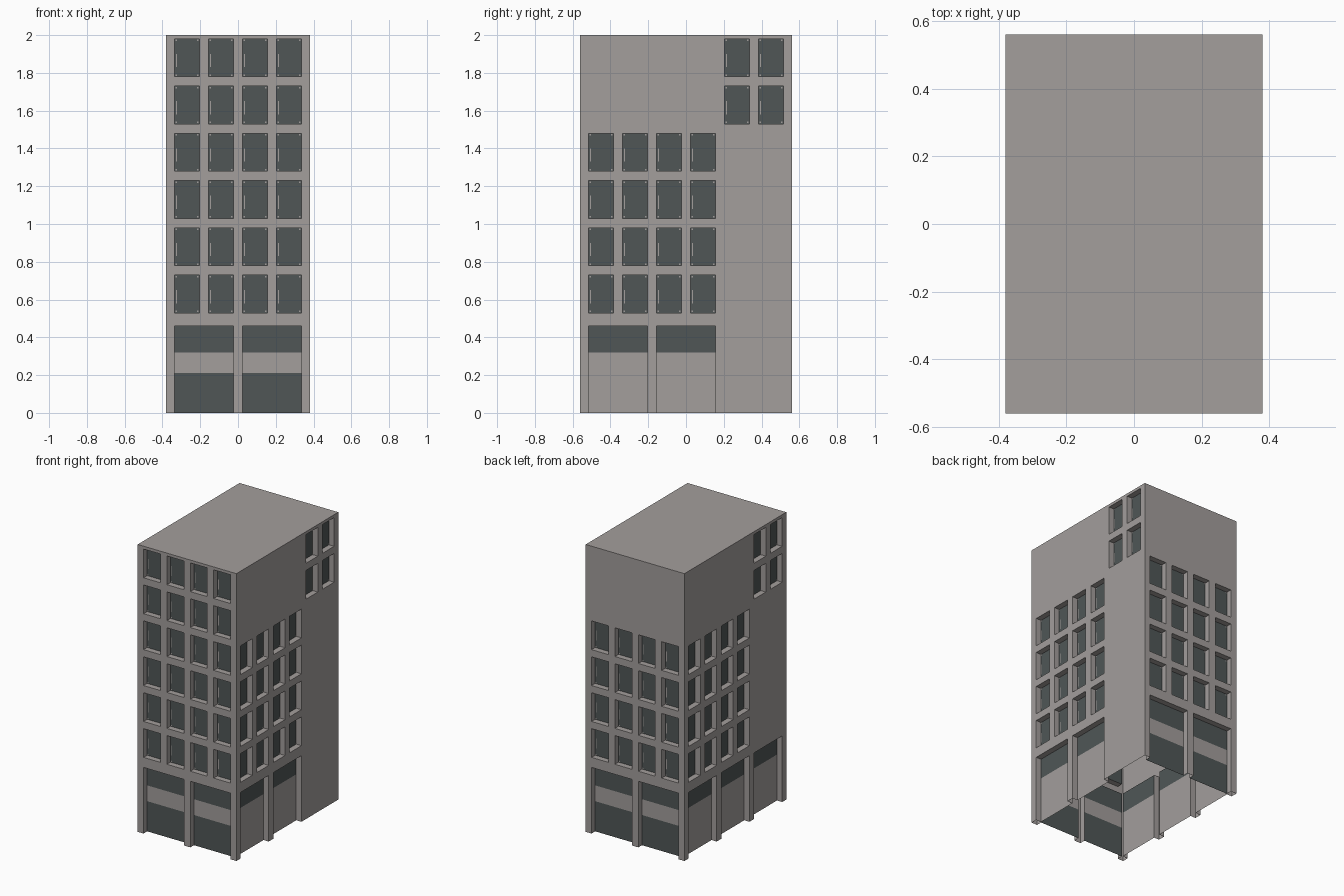
import bpy
import bmesh
from mathutils import Vector

cube = bpy.data.objects.get("Cube")
if cube:
    bpy.data.objects.remove(cube, do_unlink=True)


def make_material(name, rgb):
    mat = bpy.data.materials.new(name)
    mat.use_nodes = True
    mat.diffuse_color = (*rgb, 1)
    mat.node_tree.nodes["Principled BSDF"].inputs["Base Color"].default_value = (*rgb, 1)
    return mat


concrete = make_material("warm_grey_concrete", (0.366, 0.342, 0.333))
glass = make_material("dark_grey_glass", (0.08, 0.094, 0.094))
WALL, GLASS = 0, 1

HALF_X, HALF_Y, TOP = 0.38, 0.56, 2.0
MARGIN, PANE, GAP, DEPTH = 0.045, 0.13, 0.05, 0.04
FLOORS = 6

# Height levels: three shop bands, a lintel, then window rows and spandrels
LEVELS = [0, 0.21, 0.32, 0.46]
for floor in range(FLOORS):
    sill = 0.53 + 0.25 * floor
    LEVELS += [sill, sill + 0.2]
LEVELS.append(TOP)


def add_object(name, bm):
    bmesh.ops.remove_doubles(bm, verts=bm.verts, dist=0.0001)
    mesh = bpy.data.meshes.new(name)
    bm.to_mesh(mesh)
    bm.free()
    mesh.materials.append(concrete)
    mesh.materials.append(glass)
    obj = bpy.data.objects.new(name, mesh)
    bpy.context.collection.objects.link(obj)


def facade(name, normal, half_width, distance, columns, shops, has_window, bands):
    """Wall with recessed windows above and recessed shop fronts at street level."""
    normal = Vector(normal)
    up = Vector((0, 0, 1))
    right = up.cross(normal)

    widths = [-half_width, -half_width + MARGIN]
    for col in range(columns):
        widths.append(widths[-1] + PANE)
        widths.append(widths[-1] + (GAP if col < columns - 1 else MARGIN))

    def point(u, z, depth):
        return right * u + up * z + normal * (distance - depth)

    def is_open(i, j):
        if j < 3:
            return i % 4 != 0 and i // 4 < shops
        return (j >= 4 and j % 2 == 0 and i % 2 == 1
                and has_window((i - 1) // 2, (j - 4) // 2))

    wall, fittings = bmesh.new(), bmesh.new()

    def quad(bm, points, material):
        bm.faces.new([bm.verts.new(p) for p in points]).material_index = material

    def plate(u, z, width, height):
        d = DEPTH - 0.002
        quad(fittings, [point(u, z, d), point(u + width, z, d),
                        point(u + width, z + height, d), point(u, z + height, d)], WALL)

    for i in range(len(widths) - 1):
        for j in range(len(LEVELS) - 1):
            u0, u1, z0, z1 = widths[i], widths[i + 1], LEVELS[j], LEVELS[j + 1]
            loop = [(u0, z0), (u1, z0), (u1, z1), (u0, z1)]
            if not is_open(i, j):
                quad(wall, [point(*c, 0) for c in loop], WALL)
                continue
            # Pane, with reveals wherever the opening meets solid wall
            material = bands[j] if j < 3 else GLASS
            quad(wall, [point(*c, DEPTH) for c in loop], material)
            beside = [(i, j - 1), (i + 1, j), (i, j + 1), (i - 1, j)]
            for k, (ni, nj) in enumerate(beside):
                if nj < 0 or is_open(ni, nj):
                    continue
                a, b = loop[k], loop[(k + 1) % 4]
                quad(wall, [point(*a, 0), point(*b, 0),
                            point(*b, DEPTH), point(*a, DEPTH)], WALL)
            # Window handle and corner clips
            if j >= 4:
                plate(u0 + 0.008, z0 + 0.05, 0.005, 0.07)
                clip = 0.008
                for u in (u0 + 0.004, u1 - 0.004 - clip):
                    for z in (z0 + 0.004, z1 - 0.004 - clip):
                        plate(u, z, clip, clip)

    add_object(name + "_facade", wall)
    add_object(name + "_window_fittings", fittings)


# Glazed shops have a solid band; side shops are solid below a glass strip
glazed = (GLASS, WALL, GLASS)
panelled = (WALL, WALL, GLASS)


def side_windows(col, floor):
    return (col < 4) == (floor < 4)


facade("front", (0, -1, 0), HALF_X, HALF_Y, 4, 2, lambda c, f: True, glazed)
facade("back", (0, 1, 0), HALF_X, HALF_Y, 4, 2, lambda c, f: f < 4, glazed)
facade("left", (1, 0, 0), HALF_Y, HALF_X, 6, 2, side_windows, panelled)
facade("right", (-1, 0, 0), HALF_Y, HALF_X, 6, 3, side_windows, panelled)

# Flat roof
roof = bmesh.new()
roof.faces.new([roof.verts.new((x * HALF_X, y * HALF_Y, TOP))
                for x, y in ((-1, -1), (1, -1), (1, 1), (-1, 1))])
add_object("roof", roof)
